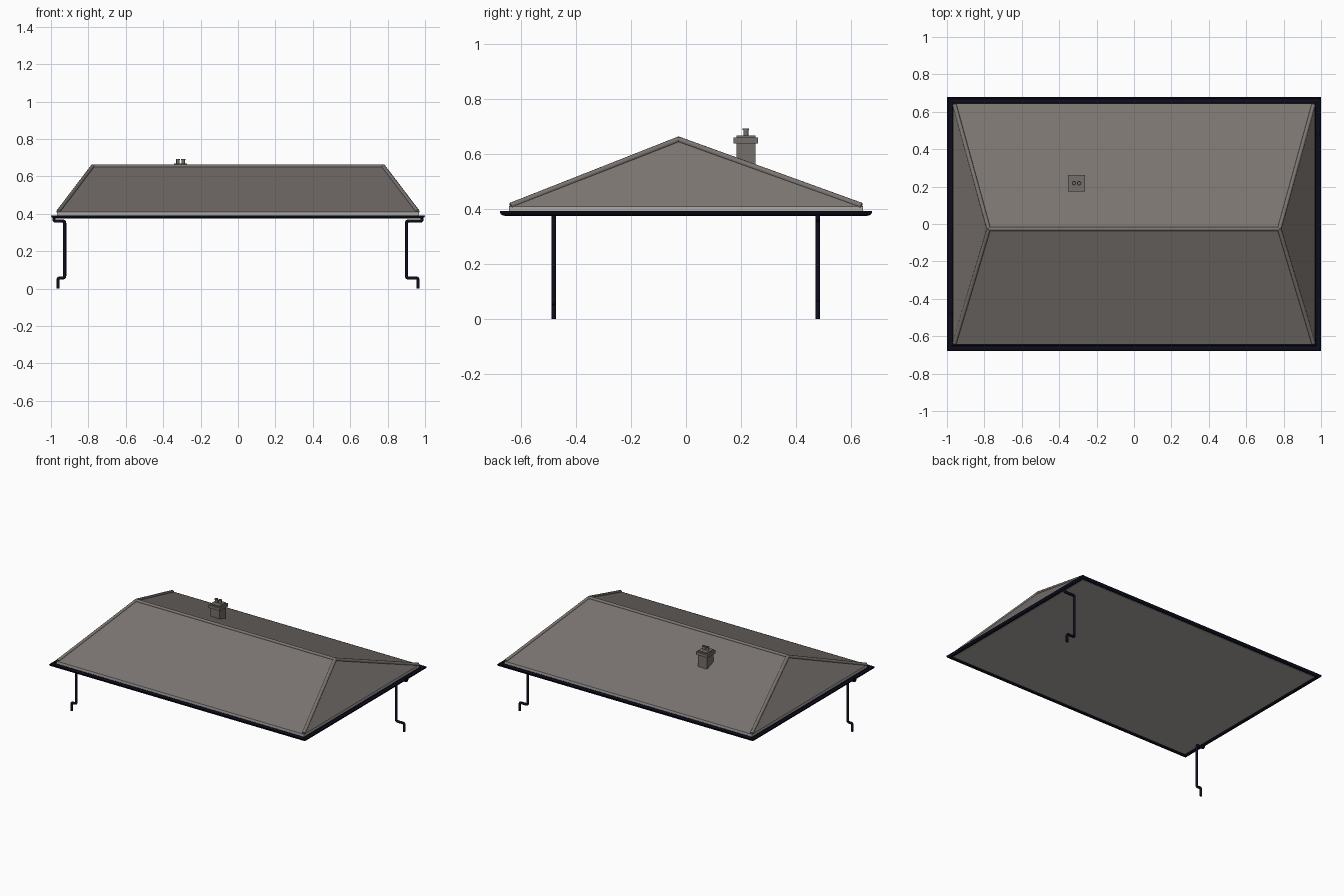
import bpy, bmesh, math
from mathutils import Vector

if "Cube" in bpy.data.objects:
    bpy.data.objects.remove(bpy.data.objects["Cube"])

HX, HY = 0.967, 0.645          # roof half sizes at the eaves
EAVE, RIDGE = 0.410, 0.655     # roof heights
RX, RY = 0.777, -0.027         # ridge half length and its y position


def material(name, rgb):
    m = bpy.data.materials.new(name)
    m.diffuse_color = (*rgb, 1)
    m.use_nodes = True
    m.node_tree.nodes["Principled BSDF"].inputs["Base Color"].default_value = m.diffuse_color
    return m


tile = material("roof_tile", (0.195, 0.175, 0.163))
white = material("fascia_grey", (0.42, 0.41, 0.39))
dark = material("dark_gutter", (0.004, 0.004, 0.012))
stone = material("chimney_stone", (0.175, 0.160, 0.150))


def mesh_object(name, bm, mat):
    bmesh.ops.recalc_face_normals(bm, faces=bm.faces)
    me = bpy.data.meshes.new(name)
    bm.to_mesh(me)
    bm.free()
    me.materials.append(mat)
    ob = bpy.data.objects.new(name, me)
    bpy.context.collection.objects.link(ob)
    return ob


def smooth(ob, angle=40):
    bpy.ops.object.select_all(action='DESELECT')
    ob.select_set(True)
    bpy.context.view_layer.objects.active = ob
    bpy.ops.object.shade_smooth_by_angle(angle=math.radians(angle))


def box(name, lo, hi, mat):
    bm = bmesh.new()
    bmesh.ops.create_cube(bm, size=1)
    lo, hi = Vector(lo), Vector(hi)
    for v in bm.verts:
        v.co = (lo + hi) / 2 + v.co * (hi - lo)
    return mesh_object(name, bm, mat)


def tube(name, paths, radius, mat):
    """Round tubes along open polylines, turned into a mesh."""
    cu = bpy.data.curves.new(name, 'CURVE')
    cu.dimensions = '3D'
    cu.bevel_depth = radius
    cu.bevel_resolution = 3
    cu.use_fill_caps = True
    for pts in paths:
        sp = cu.splines.new('POLY')
        sp.points.add(len(pts) - 1)
        for p, co in zip(sp.points, pts):
            p.co = (*co, 1)
    cu.materials.append(mat)
    ob = bpy.data.objects.new(name, cu)
    bpy.context.collection.objects.link(ob)
    bpy.ops.object.select_all(action='DESELECT')
    ob.select_set(True)
    bpy.context.view_layer.objects.active = ob
    bpy.ops.object.convert(target='MESH')
    smooth(ob)
    return ob


def fillet(pts, r):
    """Round the inner corners of a polyline."""
    pts = [Vector(p) for p in pts]
    out = [pts[0]]
    for a, b, c in zip(pts, pts[1:], pts[2:]):
        p, q = b + (a - b).normalized() * r, b + (c - b).normalized() * r
        for i in range(5):
            t = i / 4
            out.append(p * (1 - t) ** 2 + b * 2 * t * (1 - t) + q * t * t)
    return out + [pts[-1]]


# hipped roof
bm = bmesh.new()
corners = [(-HX, -HY), (HX, -HY), (HX, HY), (-HX, HY)]
a, b, c, d = [bm.verts.new((x, y, EAVE)) for x, y in corners]
l, r = [bm.verts.new((s * RX, RY, RIDGE)) for s in (-1, 1)]
for f in ((a, b, r, l), (b, c, r), (c, d, l, r), (d, a, l), (d, c, b, a)):
    bm.faces.new(f)
mesh_object("hip_roof", bm, tile)

# rounded ridge and hip caps
ends = [Vector((s * RX, RY, RIDGE - 0.002)) for s in (-1, 1)]
hips = [[ends[x > 0], Vector((x * 0.993, y * 0.99, EAVE + 0.002))] for x, y in corners]
tube("ridge_and_hip_caps", [ends] + hips, 0.011, tile)

# fascia and soffit
box("fascia_and_soffit", (-HX, -HY, 0.381), (HX, HY, EAVE), white)

# half-round gutter swept round the eaves
R, T = 0.0165, 0.003
profile = [(R - R * math.cos(math.pi * i / 8), -R * math.sin(math.pi * i / 8)) for i in range(9)]
q = R - T
profile += [(R + q * math.cos(math.pi * i / 8), -q * math.sin(math.pi * i / 8)) for i in range(9)]
bm = bmesh.new()
rings = []
for sx, sy in ((-1, -1), (1, -1), (1, 1), (-1, 1)):
    rings.append([bm.verts.new((sx * (HX + o), sy * (HY + o), 0.392 + z)) for o, z in profile])
n = len(profile)
for k in range(4):
    p, s = rings[k], rings[(k + 1) % 4]
    for i in range(n):
        j = (i + 1) % n
        bm.faces.new((p[i], p[j], s[j], s[i]))
smooth(mesh_object("gutter", bm, dark))

# two downpipes on opposite corners
for name, sx, y, wall in (("front_left_downpipe", -1, -0.481, 0.927),
                          ("back_right_downpipe", 1, 0.48, 0.901)):
    xz = [(0.984, 0.384), (0.984, 0.361), (wall, 0.361),
          (wall, 0.057), (0.962, 0.057), (0.962, 0)]
    tube(name, [fillet([(sx * x, y, z) for x, z in xz], 0.011)], 0.0088, dark)

# chimney stack, cap and two pots
CX, CY = -0.307, 0.218
for name, h, z0, z1 in (("chimney_stack", 0.035, 0.52, 0.64),
                        ("chimney_cap", 0.045, 0.639, 0.660),
                        ("chimney_top_slab", 0.035, 0.659, 0.668)):
    box(name, (CX - h, CY - h, z0), (CX + h, CY + h, z1), stone)
for i, side in enumerate((-1, 1)):
    bm = bmesh.new()
    x = CX + side * 0.014
    # open-topped pot: outer wall, rim and sunken inside
    prev = None
    for rad, z in ((0.0095, 0.665), (0.0095, 0.687), (0.0115, 0.688),
                   (0.0115, 0.694), (0.007, 0.694), (0.007, 0.672)):
        ring = [bm.verts.new((x + rad * math.cos(math.tau * k / 16),
                              CY + rad * math.sin(math.tau * k / 16), z)) for k in range(16)]
        if prev:
            for k in range(16):
                m = (k + 1) % 16
                bm.faces.new((prev[k], prev[m], ring[m], ring[k]))
        prev = ring
    bm.faces.new(prev)
    smooth(mesh_object("chimney_pot_%d" % (i + 1), bm, stone))
